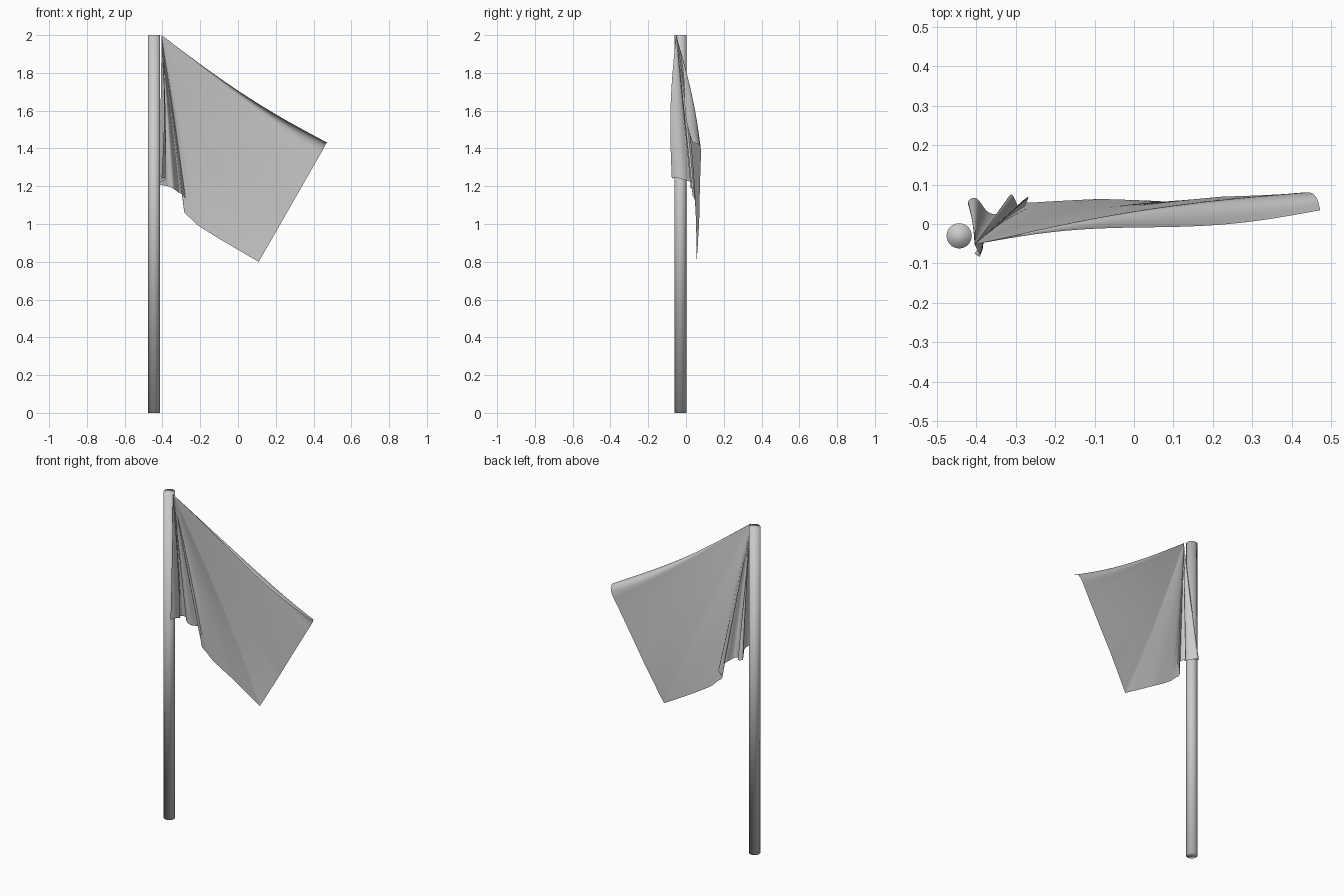
import bpy, bmesh, math
from mathutils import Vector

if "Cube" in bpy.data.objects:
    bpy.data.objects.remove(bpy.data.objects["Cube"])


def ramp(x, a, b):
    t = min(1, max(0, (x - a) / (b - a)))
    return t * t * (3 - 2 * t)


# Pole, fully smooth-shaded
bpy.ops.mesh.primitive_cylinder_add(vertices=32, radius=0.032, depth=2, location=(-0.444, -0.03, 1))
bpy.context.object.name = "pole"
bpy.ops.object.shade_smooth()

# Flag: cloth hanging from its top corner, folds radiating to the free border
corner = Vector((-0.405, -0.052, 2.0))
border = [Vector(p) for p in (
    (-0.405, -0.075, 1.24), (-0.388, -0.05, 1.245), (-0.385, -0.015, 1.235),
    (-0.405, 0.02, 1.225), (-0.422, 0.055, 1.21), (-0.400, 0.065, 1.205),
    (-0.370, 0.03, 1.20), (-0.340, 0.03, 1.185), (-0.312, 0.075, 1.165),
    (-0.288, 0.035, 1.15), (-0.268, 0.068, 1.11), (-0.285, 0.055, 1.065),
    (-0.250, 0.055, 1.03), (-0.20, 0.058, 0.985), (-0.05, 0.065, 0.893),
    (0.11, 0.067, 0.80), (0.20, 0.069, 0.957), (0.30, 0.072, 1.132),
    (0.40, 0.077, 1.307), (0.445, 0.08, 1.385), (0.464, 0.066, 1.422),
    (0.473, 0.035, 1.43))]
FREE = 15      # index of the sharp lower free corner
STEPS, ROWS = 8, 40


def spline(pts):
    out = []
    q = [pts[0]] + pts + [pts[-1]]
    for a, b, c, d in zip(q, q[1:], q[2:], q[3:]):
        for i in range(STEPS):
            t = i / STEPS
            out.append(0.5 * (2 * b + (c - a) * t + (2 * a - 5 * b + 4 * c - d) * t * t
                              + (3 * b - a - 3 * c + d) * t ** 3))
    return out + [pts[-1]]


edge = spline(border[:FREE + 1]) + spline(border[FREE:])[1:]
n = len(edge) - 1

bm = bmesh.new()
tip = bm.verts.new(corner)
prev = None
for r in range(1, ROWS + 1):
    t = r / ROWS
    bow = math.sin(math.pi * t)
    row = []
    for i, e in enumerate(edge):
        s = i / n
        p = corner.lerp(e, t)
        p.z -= 0.032 * bow * max(0, (s - 0.72) / 0.28)                  # sag of top edge
        p.y += 0.02 * bow * ramp(s, 0.5, 0.66) * (1 - ramp(s, 0.9, 1))  # billow of the body
        p.y += 0.012 * math.sin(2 * math.pi * t) * ramp(s, 0.9, 1)      # wave of top edge
        p.y -= 0.012 * t ** 6 * max(0, 1 - abs(s - FREE / 21) / 0.06)   # flick of free corner
        p.y -= 0.018 * bow * max(0, 1 - s / 0.12)                       # bulge of hoist edge
        p.x += 0.014 * bow * max(0, 1 - s / 0.25)
        row.append(bm.verts.new(p))
    for i in range(n):
        if prev:
            bm.faces.new((prev[i], row[i], row[i + 1], prev[i + 1]))
        else:
            bm.faces.new((tip, row[i], row[i + 1]))
    prev = row
mesh = bpy.data.meshes.new("flag")
bm.to_mesh(mesh)
bm.free()
flag = bpy.data.objects.new("flag", mesh)
bpy.context.collection.objects.link(flag)
bpy.ops.object.select_all(action='DESELECT')
flag.select_set(True)
bpy.context.view_layer.objects.active = flag
bpy.ops.object.shade_smooth()
